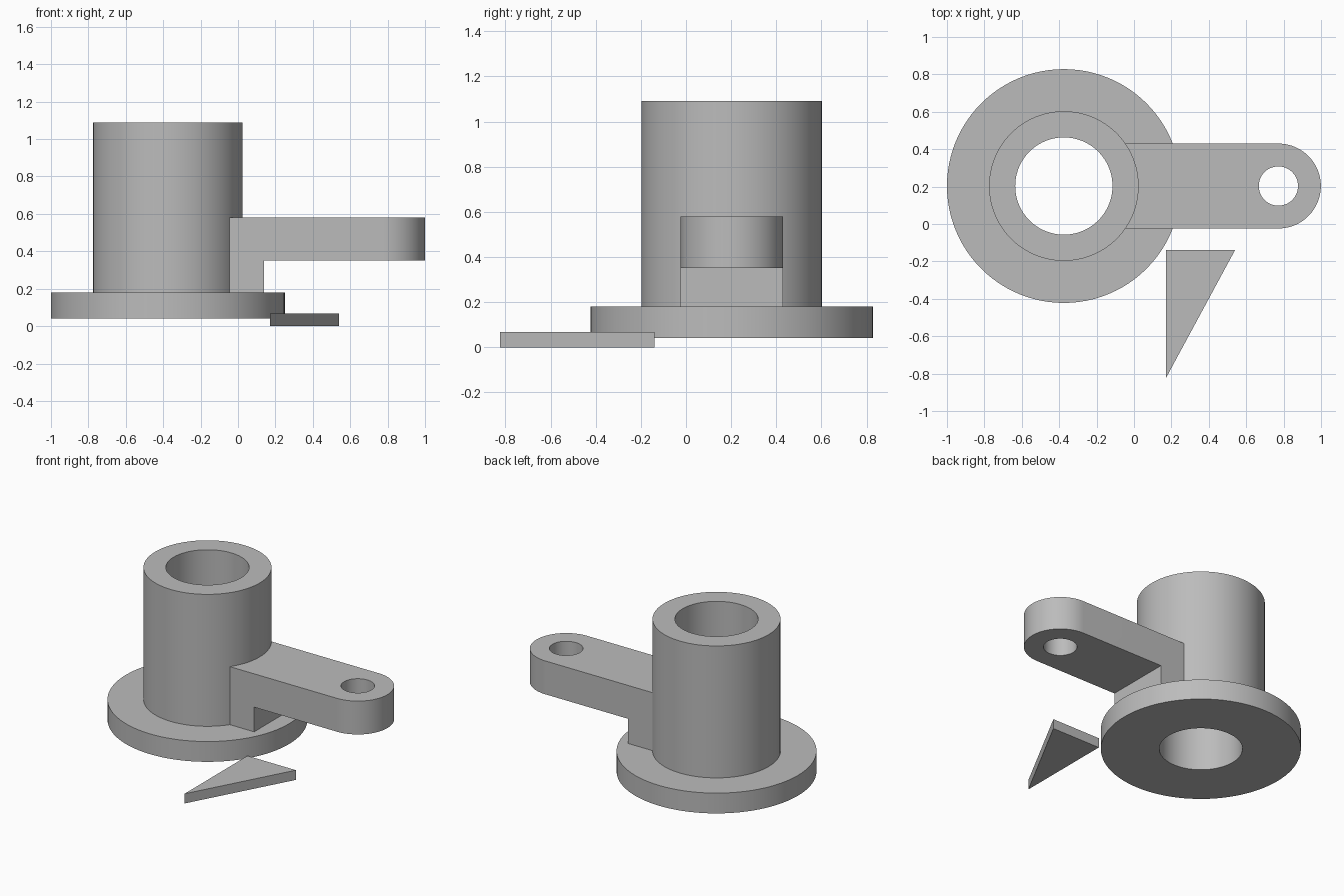
import bpy, bmesh, math
from mathutils import Vector

if "Cube" in bpy.data.objects:
    bpy.data.objects.remove(bpy.data.objects["Cube"])

CX, CY = -0.375, 0.203           # barrel axis
EYE_X, HALF_W = 0.772, 0.227     # arm eye centre and arm half width
SEGMENTS = 96

grey = bpy.data.materials.new("plain grey")
grey.use_nodes = True
COLOUR = (0.5, 0.5, 0.5, 1)
grey.diffuse_color = COLOUR
grey.node_tree.nodes["Principled BSDF"].inputs["Base Color"].default_value = COLOUR


def make_object(name, bm):
    bmesh.ops.recalc_face_normals(bm, faces=bm.faces)
    mesh = bpy.data.meshes.new(name)
    bm.to_mesh(mesh)
    bm.free()
    mesh.materials.append(grey)
    obj = bpy.data.objects.new(name, mesh)
    bpy.context.collection.objects.link(obj)
    return obj


def prism(name, outline, direction):
    """Extrude a closed outline of 3D points along a direction."""
    bm = bmesh.new()
    face = bm.faces.new([bm.verts.new(p) for p in outline])
    new = bmesh.ops.extrude_face_region(bm, geom=[face], use_keep_orig=True)["geom"]
    bmesh.ops.translate(bm, vec=Vector(direction),
                        verts=[v for v in new if isinstance(v, bmesh.types.BMVert)])
    return make_object(name, bm)


def lathe(name, profile, x, y):
    """Spin a closed (radius, z) profile about a vertical axis."""
    bm = bmesh.new()
    verts = [bm.verts.new((x + r, y, z)) for r, z in profile]
    edges = [bm.edges.new((a, b)) for a, b in zip(verts, verts[1:] + verts[:1])]
    bmesh.ops.spin(bm, geom=verts + edges, cent=(x, y, 0), axis=(0, 0, 1),
                   angle=math.tau, steps=SEGMENTS, use_merge=True)
    bmesh.ops.remove_doubles(bm, verts=bm.verts, dist=0.0001)
    return make_object(name, bm)


def arc(radius, start, sweep, steps):
    return [(EYE_X + radius * math.cos(start + sweep * i / steps),
             CY + radius * math.sin(start + sweep * i / steps), 0)
            for i in range(steps + 1)]


def activate(obj):
    bpy.ops.object.select_all(action="DESELECT")
    obj.select_set(True)
    bpy.context.view_layer.objects.active = obj


def boolean(obj, cutter, operation):
    cutter.hide_render = True
    mod = obj.modifiers.new(operation, "BOOLEAN")
    mod.operation, mod.object, mod.solver = operation, cutter, "EXACT"
    activate(obj)
    bpy.ops.object.modifier_apply(modifier=mod.name)
    bpy.data.objects.remove(cutter)


# Flanged barrel with a through bore
barrel = lathe("flanged_barrel",
               [(0.26, 0.04), (0.625, 0.04), (0.625, 0.18),
                (0.4, 0.18), (0.4, 1.09), (0.26, 1.09)], CX, CY)

# Arm and web: L-shaped side profile, rooted inside the barrel wall
root = CX + 0.3
side = [(root, 0.16), (0.14, 0.16), (0.14, 0.35), (1.1, 0.35), (1.1, 0.58), (root, 0.58)]
arm = prism("bracket_arm", [(x, CY - 0.4, z) for x, z in side], (0, 0.8, 0))

# Round the arm's end in plan, then drill its eye
plan = arc(HALF_W, -math.pi / 2, math.pi, SEGMENTS // 2)
plan += [(-0.5, CY + HALF_W, 0), (-0.5, CY - HALF_W, 0)]
boolean(arm, prism("plan_cutter", plan, (0, 0, 1)), "INTERSECT")
eye = arc(0.105, 0, math.tau, SEGMENTS // 2)[:-1]
boolean(arm, prism("eye_cutter", eye, (0, 0, 1)), "DIFFERENCE")

# Loose triangular rib lying beside the flange
prism("triangular_rib", [(0.17, -0.14, 0), (0.17, -0.825, 0), (0.54, -0.14, 0)], (0, 0, 0.067))

for part in (barrel, arm):
    activate(part)
    bpy.ops.object.shade_smooth_by_angle(angle=math.radians(30))
